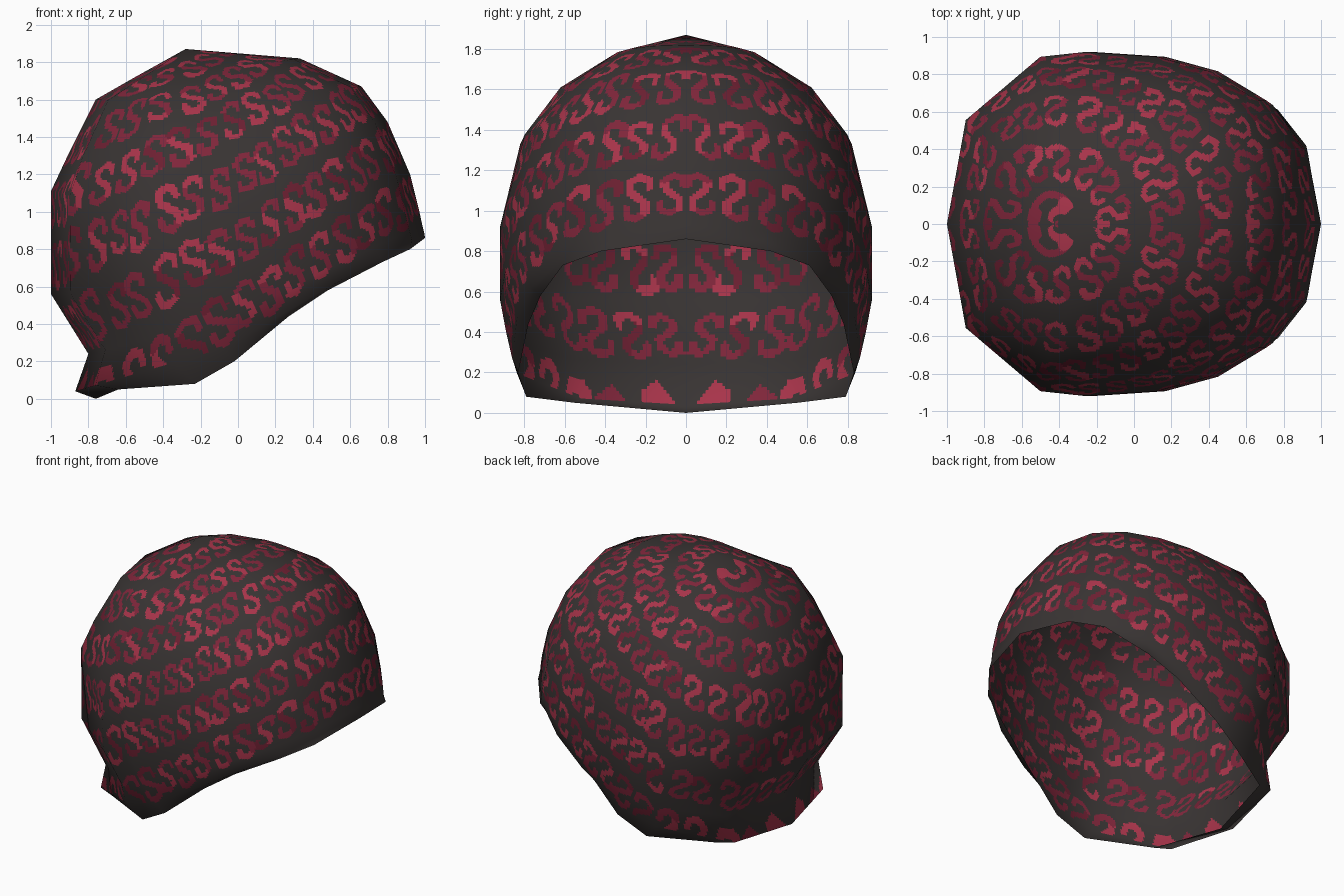
import bpy, bmesh, math, random
from mathutils import Vector

if "Cube" in bpy.data.objects:
    bpy.data.objects.remove(bpy.data.objects["Cube"])

random.seed(7)


def material(name, rgb):
    m = bpy.data.materials.new(name)
    m.diffuse_color = (*rgb, 1)
    m.use_nodes = True
    m.node_tree.nodes["Principled BSDF"].inputs["Base Color"].default_value = m.diffuse_color
    return m


MATERIALS = [
    material("charcoal cloth", (0.040, 0.034, 0.033)),
    material("bright crimson", (0.390, 0.034, 0.068)),
    material("deep crimson", (0.215, 0.019, 0.043)),
    material("dark wine", (0.150, 0.014, 0.031)),
]

# ---- low-poly cage of the cap: tilted rings from crown to rim ----
APEX = Vector((-0.28, 0, 1.87))
# front (x, z), side (x, half width, z), back (x, z)
RINGS = [
    ((0.33, 1.82), (-0.20, 0.38, 1.74), (-0.55, 1.72)),
    ((0.66, 1.67), (-0.27, 0.64, 1.58), (-0.76, 1.60)),
    ((0.80, 1.48), (-0.28, 0.82, 1.33), (-0.92, 1.28)),
    ((0.92, 1.20), (-0.26, 0.92, 0.92), (-1.00, 1.11)),
    ((0.97, 1.00), (-0.22, 0.92, 0.56), (-1.00, 0.56)),
    ((0.985, 0.93), (-0.14, 0.89, 0.40), (-0.80, 0.24)),
    ((0.995, 0.89), (-0.08, 0.86, 0.27), (-0.87, 0.04)),
]
RIM = [(1, 0, .86), (.92, .42, .80), (.77, .61, .73), (.48, .72, .58), (.27, .78, .44),
       (-.02, .83, .20), (-.23, .79, .08), (-.64, .55, .05), (-.76, 0, 0)]
ANGLES = [0, 22, 42, 60, 75, 90, 105, 147, 180]


def half_ring(front, side, back):
    """Rounded half outline running front -> side -> back."""
    pts = []
    for deg in ANGLES:
        t = math.radians(deg)
        c = max(abs(math.cos(t)), 1e-9) ** 0.83
        s = max(math.sin(t), 0) ** 0.83
        end = front if deg <= 90 else back
        pts.append(Vector((side[0] + (end[0] - side[0]) * c,
                           0 if deg in (0, 180) else side[1] * s,
                           side[2] + (end[1] - side[2]) * c)))
    return pts


def mirrored(half):
    return half + [Vector((p.x, -p.y, p.z)) for p in half[-2:0:-1]]


cage = [[APEX] * 16] + [mirrored(half_ring(*r)) for r in RINGS]
cage.append(mirrored([Vector(p) for p in RIM]))

# smooth normals of the cage
bm = bmesh.new()
top = bm.verts.new(APEX)
cv = [[top] * 16] + [[bm.verts.new(p) for p in ring] for ring in cage[1:]]
for i in range(len(cv) - 1):
    for j in range(16):
        k = (j + 1) % 16
        quad = [cv[i][j], cv[i + 1][j], cv[i + 1][k], cv[i][k]]
        bm.faces.new(quad[:3] if i == 0 else quad)
bm.normal_update()
cage_n = [[v.normal.copy() for v in ring] for ring in cv]
bm.free()

# ---- fine grid lying on the flat cage faces, so the pattern can be cut in ----
ROW_CUTS = [36, 24, 20, 26, 30, 20, 12, 8]
HALF_CUTS = [25, 22, 20, 18, 18, 17, 38, 38]
COL_CUTS = HALF_CUTS + HALF_CUTS[::-1]


def stations(cuts):
    return [(i, k / n) for i, n in enumerate(cuts) for k in range(n)]


rows = stations(ROW_CUTS) + [(len(ROW_CUTS) - 1, 1.0)]
cols = stations(COL_CUTS)
M = len(cols)


def blend(grid, r, c):
    (i, u), (j, w) = r, c
    k = (j + 1) % 16
    return (grid[i][j].lerp(grid[i][k], w)).lerp(grid[i + 1][j].lerp(grid[i + 1][k], w), u)


verts, normals = [APEX.copy()], [cage_n[0][0].copy()]
for r in rows[1:]:
    for c in cols:
        verts.append(blend(cage, r, c))
        normals.append(blend(cage_n, r, c).normalized())


def vid(i, j):
    return 0 if i == 0 else 1 + (i - 1) * M + j % M


faces, face_rows = [], []
for i in range(len(rows) - 1):
    for j in range(M):
        f = [vid(i, j), vid(i + 1, j), vid(i + 1, j + 1), vid(i, j + 1)]
        faces.append(f[:3] if i == 0 else f)
        face_rows.append(rows[i][0])

# ---- squiggle pattern: S strokes in rows around a tilted pole ----
CENTRE = Vector((0, 0, 0.95))
TILT = math.radians(27)
POLE = Vector((-math.sin(TILT), 0, math.cos(TILT)))
AHEAD = Vector((math.cos(TILT), 0, math.sin(TILT)))
ROW_ANGLES = [3, 21, 40, 58.5, 77, 96, 115]
PITCH = 0.155
S = [(.052, .045), (.045, .085), (0, .102), (-.042, .078), (-.036, .03),
     (.036, -.03), (.042, -.078), (0, -.102), (-.045, -.085), (-.052, -.045)]
glyphs = {}


def glyph(row, cell):
    """Random offset, size, slant, stroke shades and width of one squiggle."""
    if (row, cell) not in glyphs:
        glyphs[row, cell] = (random.uniform(-.014, .014), random.uniform(-.016, .016),
                             random.uniform(.9, 1.12), random.uniform(.1, .4),
                             [random.choice((1, 1, 2, 2, 2, 3)) for _ in range(3)],
                             random.uniform(.015, .020))
    return glyphs[row, cell]


def segment_distance(x, y, a, b):
    dx, dy = b[0] - a[0], b[1] - a[1]
    t = ((x - a[0]) * dx + (y - a[1]) * dy) / (dx * dx + dy * dy)
    t = min(1, max(0, t))
    return math.hypot(x - a[0] - t * dx, y - a[1] - t * dy)


def pattern(p):
    d = (p - CENTRE).normalized()
    phi = math.atan2(abs(d.y), d.dot(AHEAD))
    theta = math.degrees(math.acos(max(-1, min(1, d.dot(POLE)))))
    theta *= 1 + 0.06 * max(0, math.cos(phi))
    row = min(range(len(ROW_ANGLES)), key=lambda r: abs(theta - ROW_ANGLES[r]))
    y = -math.radians(theta - ROW_ANGLES[row]) * 0.95
    if abs(y) > 0.14:
        return 0
    girth = math.pi * 0.95 * math.sin(math.radians(ROW_ANGLES[row]))
    count = max(1, round(girth / PITCH))
    along = phi / math.pi * count
    for cell in (int(along) - 1, int(along), int(along) + 1):
        if not 0 <= cell < count:
            continue
        ox, oy, size, slant, shades, width = glyph(row, cell)
        gx = -(along - cell - 0.5) * PITCH - ox
        gy = (y - oy) / size
        gx -= slant * gy
        if abs(gx) > 0.09:
            continue
        for n in range(len(S) - 1):
            if segment_distance(gx, gy, S[n], S[n + 1]) < width:
                return shades[n // 3]
    return 0


# ---- cap shell ----
me = bpy.data.meshes.new("cap_shell")
me.from_pydata(verts, [], faces)
for m in MATERIALS:
    me.materials.append(m)
index = []
for f, r in zip(faces, face_rows):
    mid = sum((verts[v] for v in f), Vector((0, 0, 0))) / len(f)
    index.append(0 if r == len(ROW_CUTS) - 1 else pattern(mid))   # plain hem at the rim
me.polygons.foreach_set("material_index", index)
me.polygons.foreach_set("use_smooth", [True] * len(faces))
me.update()
me.normals_split_custom_set_from_vertices([tuple(n) for n in normals])
cap = bpy.data.objects.new("cap_shell", me)
bpy.context.collection.objects.link(cap)
